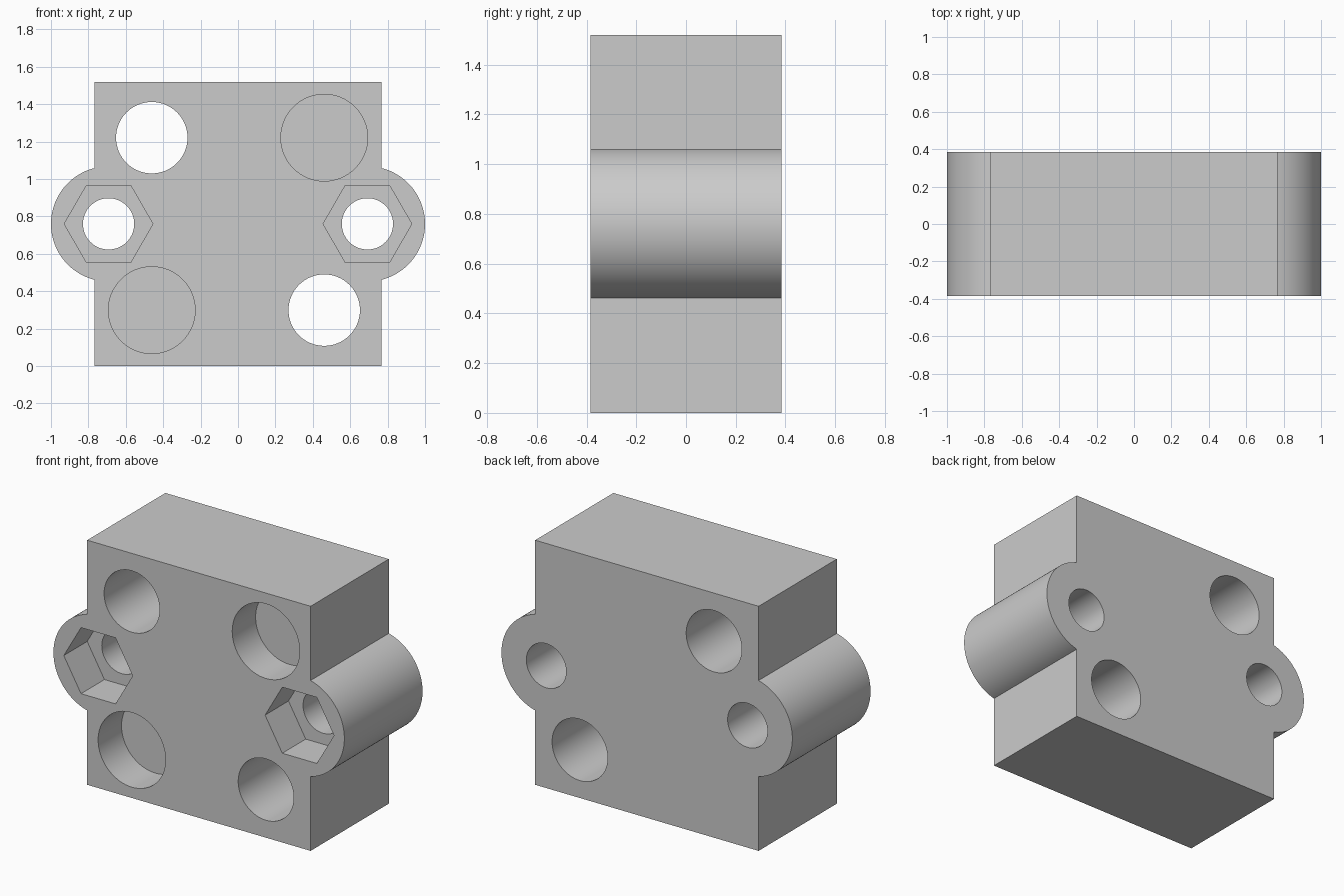
import bpy
import bmesh
from math import sin, cos, acos, pi, radians

HALF_W, HALF_D, HEIGHT = 0.768, 0.384, 1.52
MID_Z = HEIGHT / 2
EAR_X, EAR_R = 0.692, 0.308
BOLT_X, BOLT_Z = 0.461, 0.461      # offsets of the corner bores from the centre
POCKET = 0.23                      # depth of blind bores and nut pockets

cube = bpy.data.objects.get("Cube")
if cube:
    bpy.data.objects.remove(cube, do_unlink=True)

grey = bpy.data.materials.new("plain grey")
grey.use_nodes = True
colour = (0.6, 0.6, 0.6, 1)
grey.diffuse_color = colour
grey.node_tree.nodes["Principled BSDF"].inputs["Base Color"].default_value = colour


def extrude_profile(name, points, y0, y1):
    """Solid made by sweeping an (x, z) outline from y0 to y1."""
    bm = bmesh.new()
    face = bm.faces.new([bm.verts.new((x, y0, z)) for x, z in points])
    swept = bmesh.ops.extrude_face_region(bm, geom=[face])["geom"]
    bmesh.ops.translate(bm, vec=(0, y1 - y0, 0),
                        verts=[v for v in swept if isinstance(v, bmesh.types.BMVert)])
    bmesh.ops.recalc_face_normals(bm, faces=bm.faces)
    mesh = bpy.data.meshes.new(name)
    bm.to_mesh(mesh)
    bm.free()
    mesh.materials.append(grey)
    obj = bpy.data.objects.new(name, mesh)
    bpy.context.collection.objects.link(obj)
    return obj


def ring(x, z, r, sides):
    return [(x + r * cos(2 * pi * i / sides), z + r * sin(2 * pi * i / sides))
            for i in range(sides)]


# Block outline with a round ear on each side
spread = acos((HALF_W - EAR_X) / EAR_R)
angles = [spread * (i / 24 - 1) for i in range(49)]
right_half = [(HALF_W, 0)]
right_half += [(EAR_X + EAR_R * cos(a), MID_Z + EAR_R * sin(a)) for a in angles]
right_half += [(HALF_W, HEIGHT)]
outline = right_half + [(-x, z) for x, z in reversed(right_half)]
block = extrude_profile("mounting_block", outline, -HALF_D, HALF_D)

# Cutters: through bores, blind bores, screw holes and hexagonal nut pockets
front, back, floor = -HALF_D - 0.1, HALF_D + 0.1, -HALF_D + POCKET
cutters = []
for s, side in ((1, "left"), (-1, "right")):
    cutters += [
        extrude_profile(side + "_through_bore",
                        ring(s * BOLT_X, MID_Z - s * BOLT_Z, 0.191, 64), front, back),
        extrude_profile(side + "_blind_bore",
                        ring(s * BOLT_X, MID_Z + s * BOLT_Z, 0.232, 64), front, floor),
        extrude_profile(side + "_screw_hole",
                        ring(s * EAR_X, MID_Z, 0.137, 64), front, back),
        extrude_profile(side + "_nut_pocket",
                        ring(s * EAR_X, MID_Z, 0.237, 6), front, floor),
    ]

bpy.ops.object.select_all(action='DESELECT')
block.select_set(True)
bpy.context.view_layer.objects.active = block
for cutter in cutters:
    cutter.hide_render = True
    mod = block.modifiers.new(cutter.name, 'BOOLEAN')
    mod.operation = 'DIFFERENCE'
    mod.solver = 'EXACT'
    mod.object = cutter
    bpy.ops.object.modifier_apply(modifier=mod.name)
    bpy.data.objects.remove(cutter, do_unlink=True)

bpy.ops.object.shade_smooth_by_angle(angle=radians(30))
